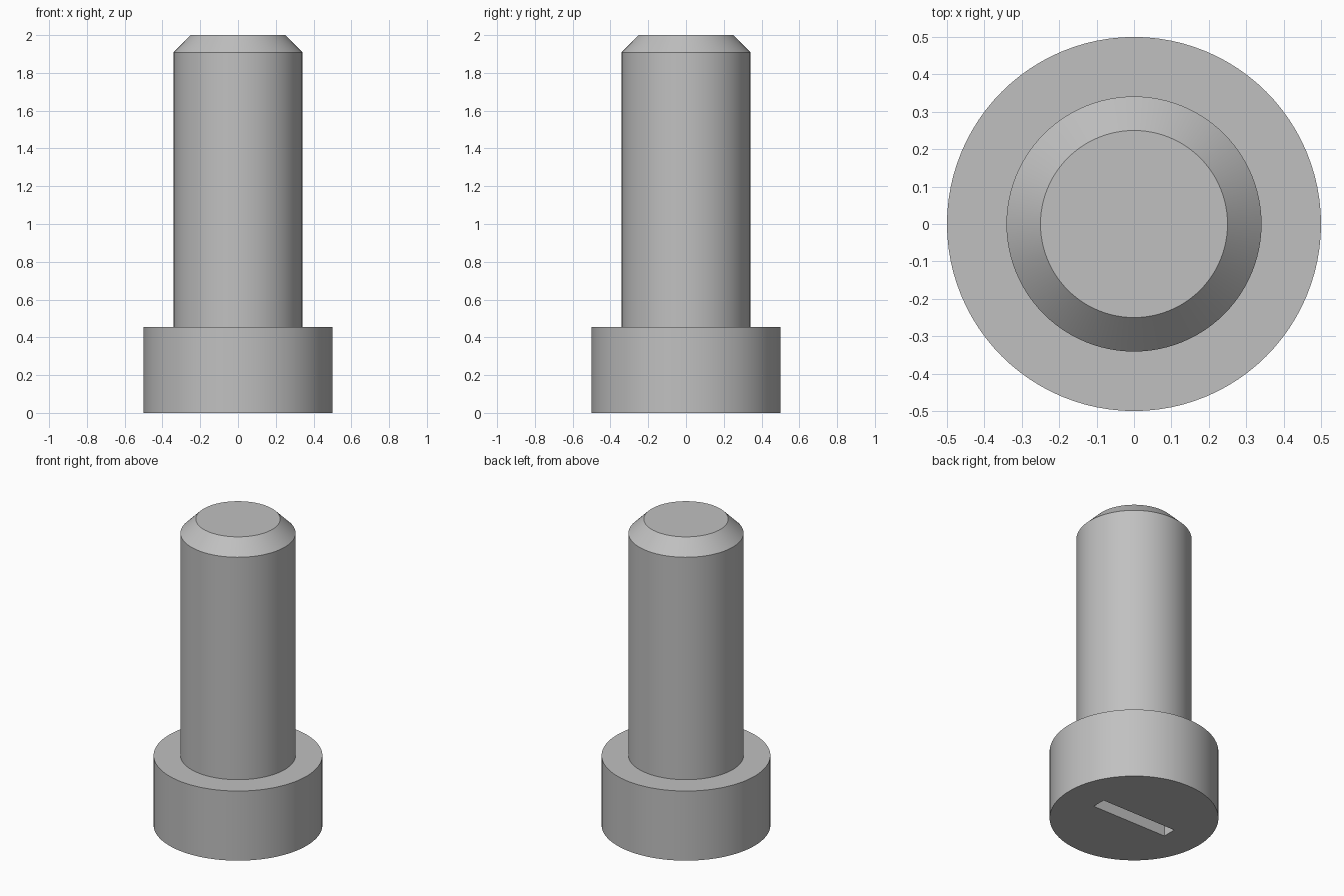
import bpy, bmesh, math

if "Cube" in bpy.data.objects:
    bpy.data.objects.remove(bpy.data.objects["Cube"])

SIDES = 96

steel = bpy.data.materials.new("steel grey")
steel.diffuse_color = (0.53, 0.53, 0.53, 1)
steel.use_nodes = True
steel.node_tree.nodes["Principled BSDF"].inputs["Base Color"].default_value = steel.diffuse_color


def lathe(name, profile):
    """Closed solid turned around z from (radius, height) points."""
    bm = bmesh.new()
    rings = [[bm.verts.new((r * math.cos(2 * math.pi * i / SIDES),
                            r * math.sin(2 * math.pi * i / SIDES), z))
              for i in range(SIDES)] for r, z in profile]
    for low, high in zip(rings, rings[1:]):
        for i in range(SIDES):
            j = (i + 1) % SIDES
            bm.faces.new((low[i], low[j], high[j], high[i]))
    bm.faces.new(rings[0][::-1])
    bm.faces.new(rings[-1])
    mesh = bpy.data.meshes.new(name)
    bm.to_mesh(mesh)
    bm.free()
    obj = bpy.data.objects.new(name, mesh)
    bpy.context.collection.objects.link(obj)
    mesh.materials.append(steel)
    return obj


# head, shaft and chamfered tip turned in one piece
screw = lathe("screw", [(0.5, 0), (0.5, 0.455), (0.341, 0.455),
                        (0.341, 1.909), (0.25, 2.0)])

# driver slot cut into the underside of the head
depth = 0.14
bpy.ops.mesh.primitive_cube_add(size=1, location=(0, 0, 0))
cutter = bpy.context.object
cutter.name = "slot_cutter"
cutter.scale = (0.546, 0.091, 2 * depth)
cutter.hide_render = True
cutter.data.materials.append(steel)

cut = screw.modifiers.new("slot", "BOOLEAN")
cut.object = cutter
cut.operation = "DIFFERENCE"
cut.solver = "EXACT"
bpy.ops.object.select_all(action="DESELECT")
screw.select_set(True)
bpy.context.view_layer.objects.active = screw
bpy.ops.object.modifier_apply(modifier=cut.name)
bpy.data.objects.remove(cutter)

# round walls smooth, rims and slot edges sharp
bpy.ops.object.shade_smooth_by_angle(angle=math.radians(30))
